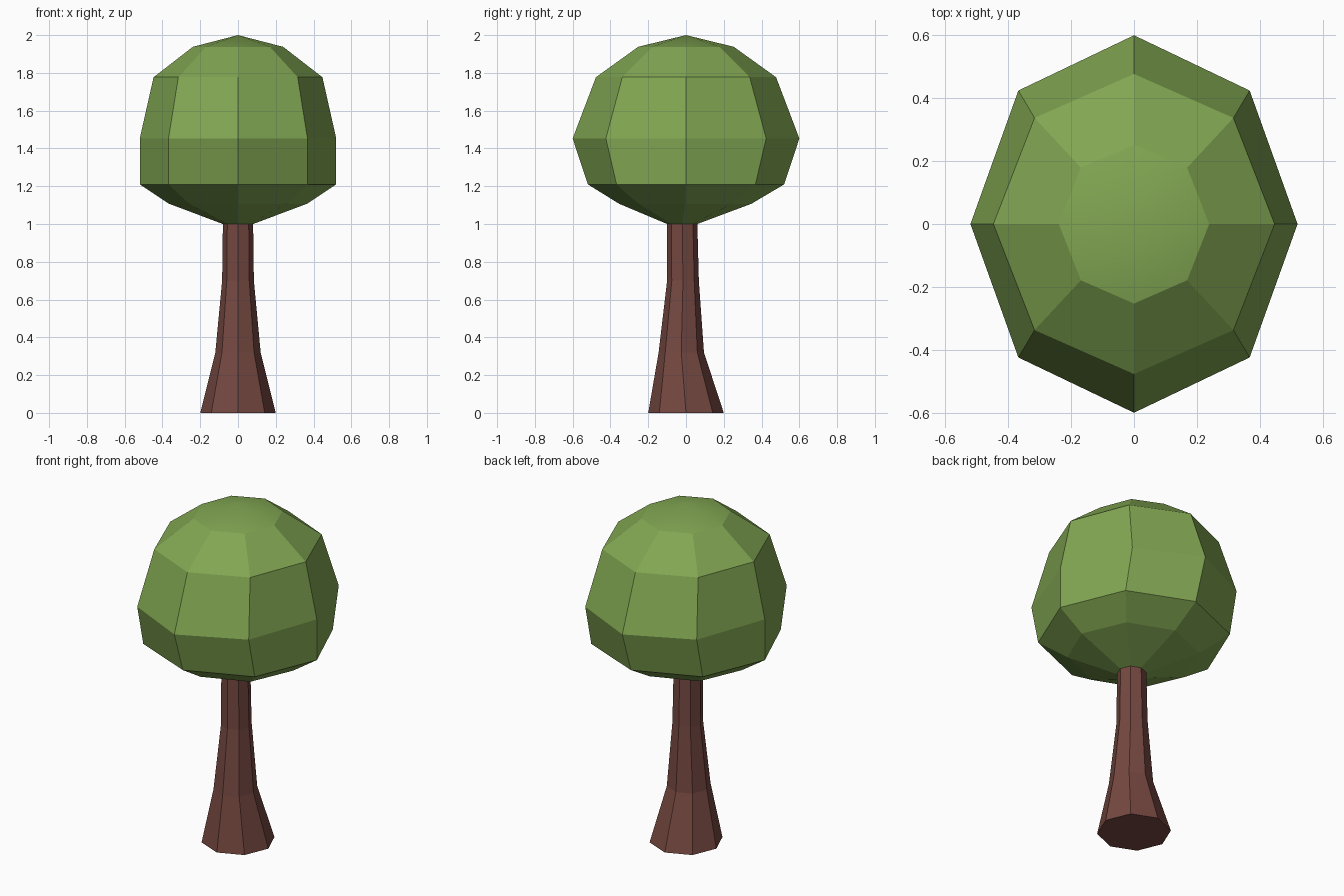
import bpy, bmesh, math

if "Cube" in bpy.data.objects:
    bpy.data.objects.remove(bpy.data.objects["Cube"])

SIDES = 8


def material(name, rgb):
    m = bpy.data.materials.new(name)
    m.diffuse_color = (*rgb, 1.0)
    m.use_nodes = True
    m.node_tree.nodes["Principled BSDF"].inputs["Base Color"].default_value = m.diffuse_color
    return m


def lathe(name, rings, mat, top=None):
    """Stack octagonal rings (z, x radius, y radius, y centre), capped or pointed at the top."""
    bm = bmesh.new()
    loops = []
    for z, rx, ry, cy in rings:
        loops.append([bm.verts.new((rx * math.cos(math.tau * i / SIDES),
                                    cy + ry * math.sin(math.tau * i / SIDES), z))
                      for i in range(SIDES)])
    for a, b in zip(loops, loops[1:]):
        for i in range(SIDES):
            j = (i + 1) % SIDES
            bm.faces.new((a[i], a[j], b[j], b[i]))
    bm.faces.new(loops[0][::-1])
    if top is None:
        bm.faces.new(loops[-1])
    else:
        # shallow pointed cap, shaded smooth
        tip = bm.verts.new((0, 0, top))
        for i in range(SIDES):
            f = bm.faces.new((loops[-1][i], loops[-1][(i + 1) % SIDES], tip))
            f.smooth = True
    bmesh.ops.recalc_face_normals(bm, faces=bm.faces[:])
    me = bpy.data.meshes.new(name)
    bm.to_mesh(me)
    bm.free()
    me.materials.append(mat)
    ob = bpy.data.objects.new(name, me)
    bpy.context.collection.objects.link(ob)
    return ob


bark = material("bark brown", (0.178, 0.064, 0.052))
leaf = material("leaf green", (0.222, 0.385, 0.085))

# flared trunk, leaning slightly forward
lathe("trunk", [
    (0.00, 0.20, 0.20, 0.0),
    (0.32, 0.12, 0.12, -0.025),
    (0.70, 0.084, 0.084, -0.016),
    (1.005, 0.08, 0.08, -0.02),
], bark)

# faceted crown
lathe("crown", [
    (1.00, 0.08, 0.08, -0.02),
    (1.107, 0.365, 0.35, -0.004),
    (1.21, 0.52, 0.52, 0.0),
    (1.453, 0.52, 0.60, 0.0),
    (1.777, 0.447, 0.477, 0.0),
    (1.938, 0.239, 0.253, 0.0),
], leaf, top=2.0)
